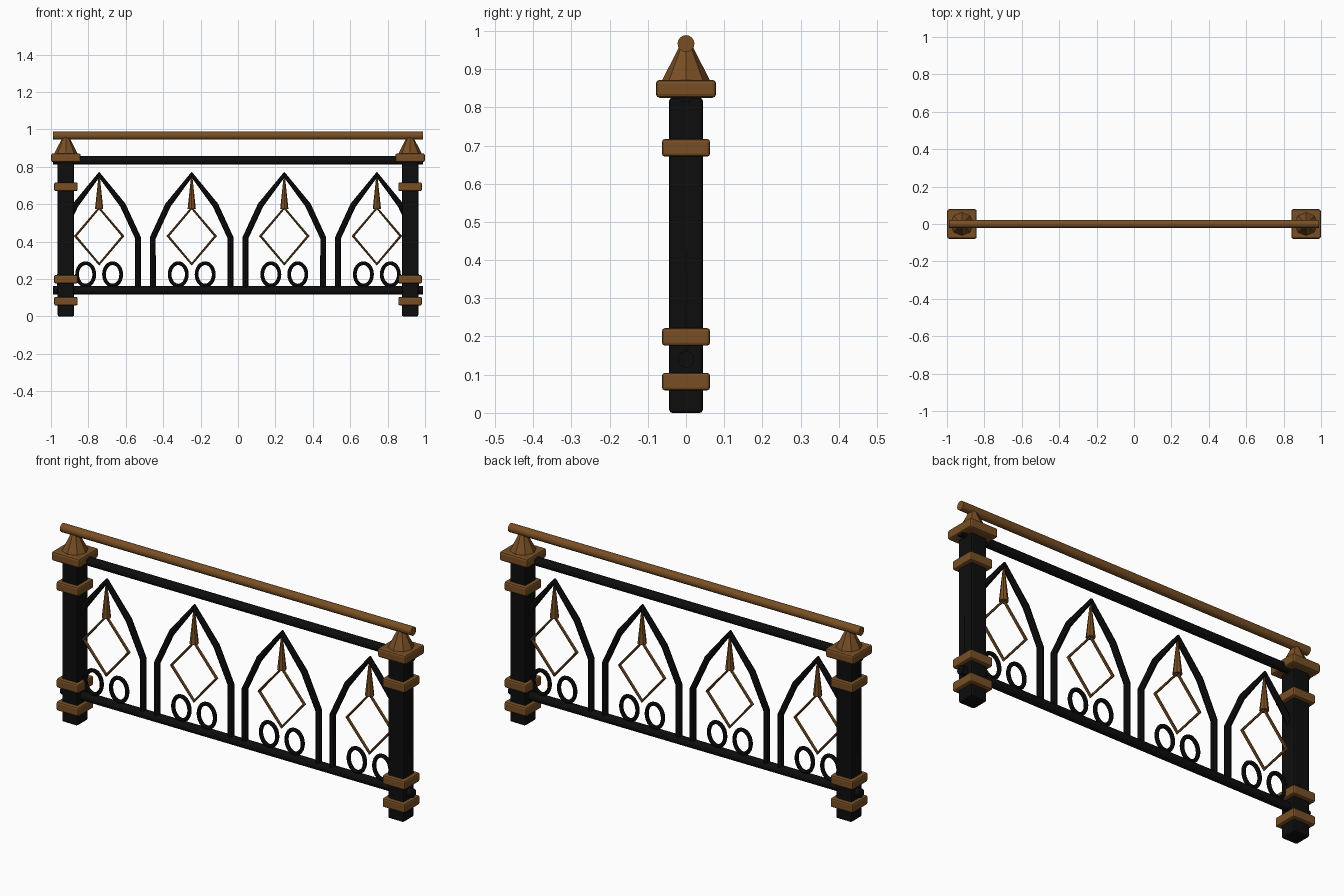
import bpy, math

if "Cube" in bpy.data.objects:
    bpy.data.objects.remove(bpy.data.objects["Cube"])


def material(name, rgb):
    m = bpy.data.materials.new(name)
    m.diffuse_color = (*rgb, 1)
    m.use_nodes = True
    m.node_tree.nodes["Principled BSDF"].inputs["Base Color"].default_value = m.diffuse_color
    return m


IRON = material("black iron", (0.004, 0.004, 0.004))
BRONZE = material("aged bronze", (0.19, 0.078, 0.018))


def finish(name, mat, smooth=True):
    o = bpy.context.object
    o.name = name
    o.data.materials.append(mat)
    if smooth:
        bpy.ops.object.shade_smooth_by_angle(angle=math.radians(35))
    return o


def block(name, x, z0, z1, half, mat, bevel):
    """Square bevelled block centred on y = 0."""
    bpy.ops.mesh.primitive_cube_add(size=1, location=(x, 0, (z0 + z1) / 2))
    o = bpy.context.object
    o.scale = (2 * half, 2 * half, z1 - z0)
    bpy.ops.object.transform_apply(location=False, rotation=False, scale=True)
    mod = o.modifiers.new("bevel", "BEVEL")
    mod.width, mod.segments = bevel, 2
    return finish(name, mat, False)


def rail(name, z, radius, mat, sides):
    bpy.ops.mesh.primitive_cylinder_add(vertices=sides, radius=radius, depth=1.98,
                                        location=(0, 0, z), rotation=(0, math.pi / 2, 0))
    return finish(name, mat)


def cone(name, x, z0, z1, r0, r1, sides):
    bpy.ops.mesh.primitive_cone_add(vertices=sides, radius1=r0, radius2=r1, depth=z1 - z0,
                                    location=(x, 0, (z0 + z1) / 2))
    return finish(name, BRONZE)


def tube(name, x, points, radius, mat, closed):
    """Round bar along a path of (x, z) points."""
    c = bpy.data.curves.new(name, "CURVE")
    c.dimensions = "3D"
    c.bevel_depth, c.bevel_resolution = radius, 2
    c.use_fill_caps = True
    s = c.splines.new("POLY")
    s.points.add(len(points) - 1)
    for p, (px, pz) in zip(s.points, points):
        p.co = (px, 0, pz, 1)
    s.use_cyclic_u = closed
    o = bpy.data.objects.new(name, c)
    o.location.x = x
    bpy.context.collection.objects.link(o)
    bpy.ops.object.select_all(action="DESELECT")
    o.select_set(True)
    bpy.context.view_layer.objects.active = o
    bpy.ops.object.convert(target="MESH")
    return finish(name, mat)


# Posts with collars, caps and cone finials
for x in (-0.92, 0.92):
    block("post", x, 0, 0.825, 0.044, IRON, 0.008)
    for z in (0.082, 0.199, 0.694):
        block("post_collar", x, z - 0.023, z + 0.023, 0.063, BRONZE, 0.008)
    block("post_cap", x, 0.825, 0.872, 0.079, BRONZE, 0.010)
    cone("post_finial", x, 0.868, 0.97, 0.064, 0.012, 8)

# Horizontal rails
rail("handrail", 0.967, 0.022, BRONZE, 16)
rail("upper_rail", 0.835, 0.022, IRON, 12)
rail("lower_rail", 0.14, 0.022, IRON, 12)

# Four pointed arch panels
ARCH = [(-0.208, 0.14), (-0.208, 0.42), (-0.127, 0.595), (0, 0.758),
        (0.127, 0.595), (0.208, 0.42), (0.208, 0.14)]
DIAMOND = [(0, 0.28), (0.127, 0.43), (0, 0.58), (-0.127, 0.43)]
RING = [(0.046 * math.cos(a), 0.225 + 0.06 * math.sin(a))
        for a in (math.tau * i / 24 for i in range(24))]
for i in range(4):
    x = (i - 1.5) * 0.495
    tube("pointed_arch", x, ARCH, 0.016, IRON, False)
    tube("diamond", x, DIAMOND, 0.008, BRONZE, True)
    cone("spike", x, 0.575, 0.745, 0.022, 0.004, 8)
    for side in (-1, 1):
        tube("oval_ring", x + side * 0.072, RING, 0.01, IRON, True)
